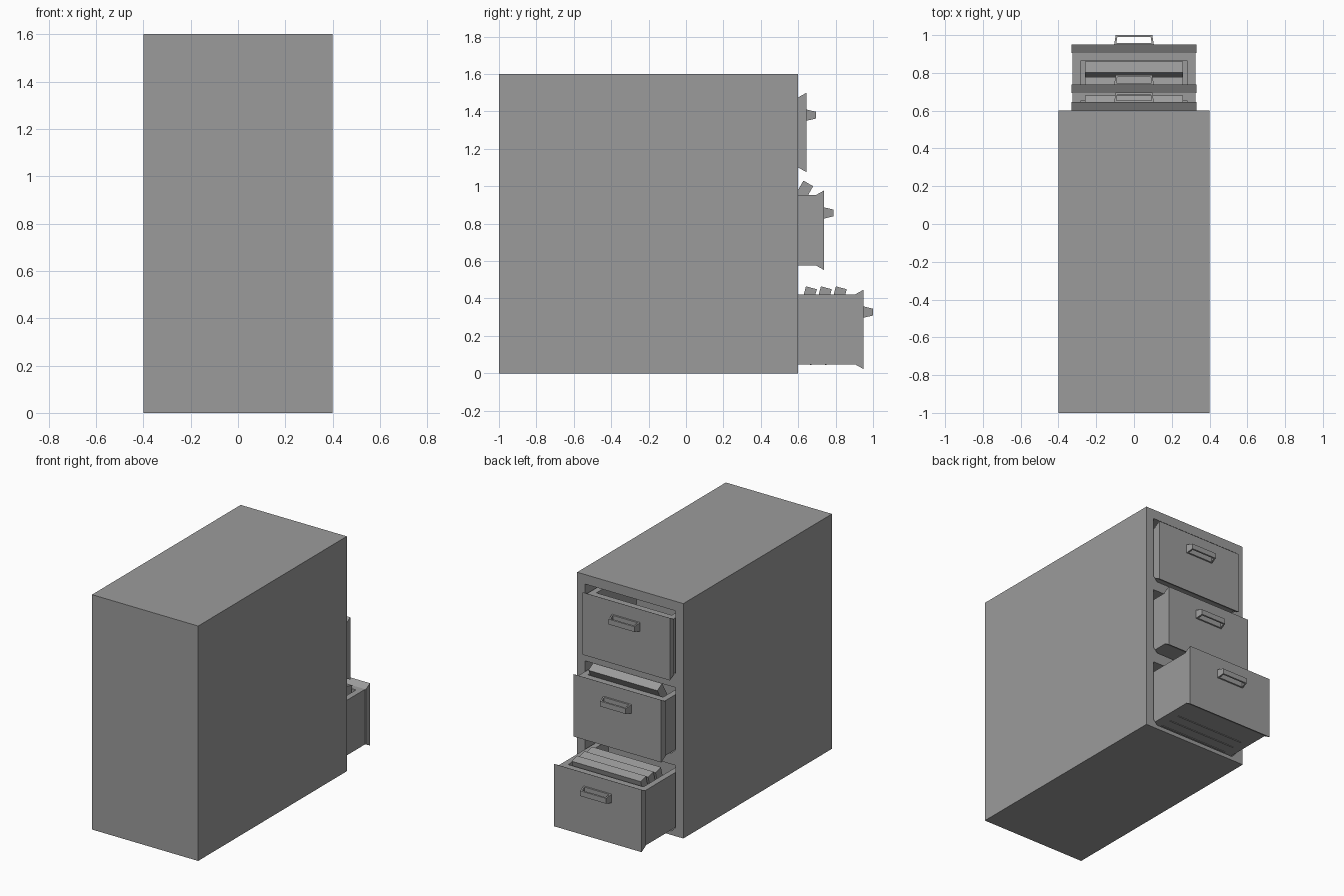
import bpy, bmesh, math
from mathutils import Vector

if "Cube" in bpy.data.objects:
    bpy.data.objects.remove(bpy.data.objects["Cube"])

grey = bpy.data.materials.new("dark_grey")
grey.diffuse_color = (.33, .33, .33, 1)
grey.use_nodes = True
grey.node_tree.nodes["Principled BSDF"].inputs["Base Color"].default_value = grey.diffuse_color


def finish(name, bm):
    bmesh.ops.recalc_face_normals(bm, faces=bm.faces)
    mesh = bpy.data.meshes.new(name)
    bm.to_mesh(mesh)
    bm.free()
    mesh.materials.append(grey)
    ob = bpy.data.objects.new(name, mesh)
    bpy.context.collection.objects.link(ob)
    return ob


def box_bm(lo, hi):
    bm = bmesh.new()
    bmesh.ops.create_cube(bm, size=1)
    for v in bm.verts:
        v.co = Vector([(a + b) / 2 + c * (b - a) for a, b, c in zip(lo, hi, v.co)])
    return bm


def prism_bm(pts, offset):
    bm = bmesh.new()
    face = bm.faces.new([bm.verts.new(p) for p in pts])
    ext = bmesh.ops.extrude_face_region(bm, geom=[face], use_keep_orig=True)
    verts = [g for g in ext["geom"] if isinstance(g, bmesh.types.BMVert)]
    bmesh.ops.translate(bm, verts=verts, vec=offset)
    return bm


def folder(name, y, z, angle):
    ob = finish(name, box_bm((-.26, -.03, -.21), (.26, .03, .21)))
    ob.location = (0, y, z)
    ob.rotation_euler.x = -math.radians(angle)


def handle(name, y, z):
    # closed frame: outer and inner trapezoid joined as a ring
    bm = bmesh.new()
    outer = [(-.105, 0), (.105, 0), (.097, .05), (-.097, .05)]
    inner = [(-.094, .008), (.094, .008), (.088, .041), (-.088, .041)]

    def ring(pts, s):                       # height tapers towards the grip
        return [bm.verts.new((px, py, s * (.03 - .24 * py))) for px, py in pts]

    loops = [ring(outer, -1), ring(outer, 1), ring(inner, 1), ring(inner, -1)]
    for k in range(4):
        a, b = loops[k], loops[(k + 1) % 4]
        for i in range(4):
            j = (i + 1) % 4
            bm.faces.new((a[i], a[j], b[j], b[i]))
    finish(name, bm).location = (0, y, z)


# drawers: (name, bottom z, y of the front face)
drawers = [("top", 1.10, .645), ("middle", .577, .738), ("bottom", .047, .95)]

# cabinet shell with three recesses cut in its open side
cabinet = finish("cabinet", box_bm((-.4, -1, 0), (.4, .6, 1.6)))
for label, z, f in drawers:
    w, lo, hi, c = .34, z - .02, z + .435, .03
    pts = [(-w, lo + c), (-w + c, lo), (w - c, lo), (w, lo + c), (w, hi), (-w, hi)]
    cutter = finish("cutter", prism_bm([(x, .05, h) for x, h in pts], (0, .7, 0)))
    cutter.hide_render = True
    mod = cabinet.modifiers.new("recess", "BOOLEAN")
    mod.operation, mod.solver, mod.object = "DIFFERENCE", "EXACT", cutter
    bpy.context.view_layer.objects.active = cabinet
    bpy.ops.object.modifier_apply(modifier=mod.name)
    bpy.data.objects.remove(cutter)

for label, z, f in drawers:
    # open tray
    bm = box_bm((-.325, f - .56, z), (.325, f - .045, z + .375))
    top = max(bm.faces, key=lambda q: q.calc_center_median().z)
    bmesh.ops.inset_region(bm, faces=[top], thickness=.041, use_even_offset=True)
    ext = bmesh.ops.extrude_face_region(bm, geom=[top])
    if top.is_valid:
        bmesh.ops.delete(bm, geom=[top], context="FACES_ONLY")
    verts = [g for g in ext["geom"] if isinstance(g, bmesh.types.BMVert)]
    bmesh.ops.translate(bm, verts=verts, vec=(0, 0, -.36))
    finish(label + "_drawer_tray", bm)
    # flared front panel and handle
    prof = [(f - .045, z), (f, z - .025), (f, z + .4), (f - .045, z + .375)]
    finish(label + "_drawer_front",
           prism_bm([(-.33, y, h) for y, h in prof], (.66, 0, 0)))
    handle(label + "_drawer_handle", f, z + .28)

# leaning folders
for i in range(3):
    folder(f"bottom_folder_{i + 1}", .776 - .08 * i, .254, 15)
folder("middle_folder", .549, .833, 30)
